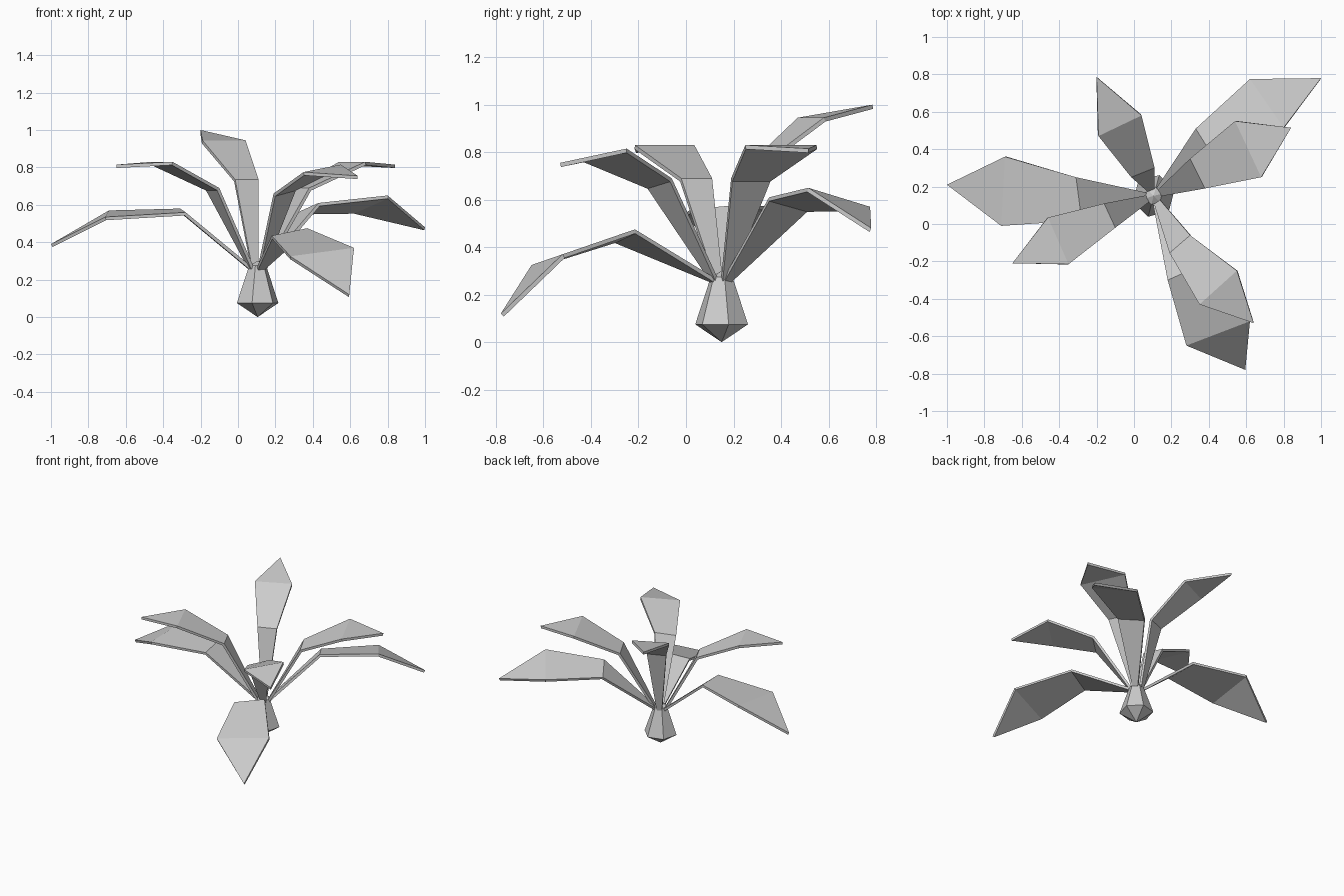
import bpy, bmesh, math
from mathutils import Vector

if "Cube" in bpy.data.objects:
    bpy.data.objects.remove(bpy.data.objects["Cube"])

CX, CY = 0.105, 0.15


def make_object(name, bm):
    me = bpy.data.meshes.new(name)
    bm.to_mesh(me)
    bm.free()
    ob = bpy.data.objects.new(name, me)
    bpy.context.collection.objects.link(ob)
    return ob


# Faceted bulb: lower point, wide ring, narrow neck, small cap
def bulb(sides=6):
    bm = bmesh.new()
    low = bm.verts.new((CX, CY, 0))
    top = bm.verts.new((CX, CY, 0.30))
    rings = []
    for r, z in ((0.115, 0.075), (0.047, 0.275)):
        rings.append([bm.verts.new((CX + r * math.cos(math.tau * (i + 0.25) / sides),
                                    CY + r * math.sin(math.tau * (i + 0.25) / sides), z))
                      for i in range(sides)])
    a, b = rings
    for i in range(sides):
        j = (i + 1) % sides
        bm.faces.new((low, a[j], a[i]))
        bm.faces.new((a[i], a[j], b[j], b[i]))
        bm.faces.new((b[i], b[j], top))
    make_object("bulb", bm)


# Bent leaf: narrow base, bend edge, wide edge, pointed tip
def leaf(name, bend, wide, tip):
    bm = bmesh.new()
    p, q = Vector(bend[0]), Vector(bend[1])
    out = (p + q) / 2 - Vector((CX, CY, 0))
    out.z = 0
    side = p - q
    side.z = 0
    centre = Vector((CX, CY, 0.265)) + out.normalized() * 0.03
    half = side.normalized() * 0.018
    rows = [(centre + half, centre - half), bend, wide]
    rows = [[bm.verts.new(c) for c in row] for row in rows]
    for (a, b), (c, d) in zip(rows, rows[1:]):
        bm.faces.new((a, b, d, c))
    bm.faces.new((rows[2][0], rows[2][1], bm.verts.new(tip)))
    bm.normal_update()
    if sum(f.normal.z for f in bm.faces) < 0:
        bmesh.ops.reverse_faces(bm, faces=bm.faces[:])
    ob = make_object(name, bm)
    mod = ob.modifiers.new("thickness", "SOLIDIFY")
    mod.thickness = 0.018
    mod.offset = -1


bulb()
leaf("leaf_left", [(-0.31, 0.25, 0.58), (-0.28, 0.02, 0.56)],
     [(-0.69, 0.36, 0.57), (-0.71, -0.01, 0.535)], (-1.0, 0.21, 0.39))
leaf("leaf_front_left", [(-0.16, 0.11, 0.69), (-0.10, -0.02, 0.69)],
     [(-0.46, 0.035, 0.83), (-0.35, -0.215, 0.83)], (-0.65, -0.21, 0.815))
leaf("leaf_back_left", [(0.11, 0.30, 0.735), (-0.015, 0.25, 0.735)],
     [(0.04, 0.58, 0.945), (-0.19, 0.47, 0.945)], (-0.20, 0.785, 1.0))
leaf("leaf_back_right", [(0.33, 0.51, 0.565), (0.43, 0.35, 0.61)],
     [(0.62, 0.775, 0.57), (0.80, 0.515, 0.65)], (1.0, 0.78, 0.48))
leaf("leaf_right", [(0.30, 0.35, 0.69), (0.38, 0.19, 0.69)],
     [(0.54, 0.55, 0.83), (0.68, 0.25, 0.83)], (0.84, 0.515, 0.815))
leaf("leaf_front_upper", [(0.30, -0.06, 0.69), (0.19, -0.155, 0.66)],
     [(0.55, -0.25, 0.815), (0.35, -0.43, 0.775)], (0.64, -0.53, 0.755))
leaf("leaf_front_lower", [(0.37, -0.215, 0.475), (0.18, -0.30, 0.435)],
     [(0.62, -0.52, 0.37), (0.28, -0.65, 0.325)], (0.595, -0.78, 0.12))
